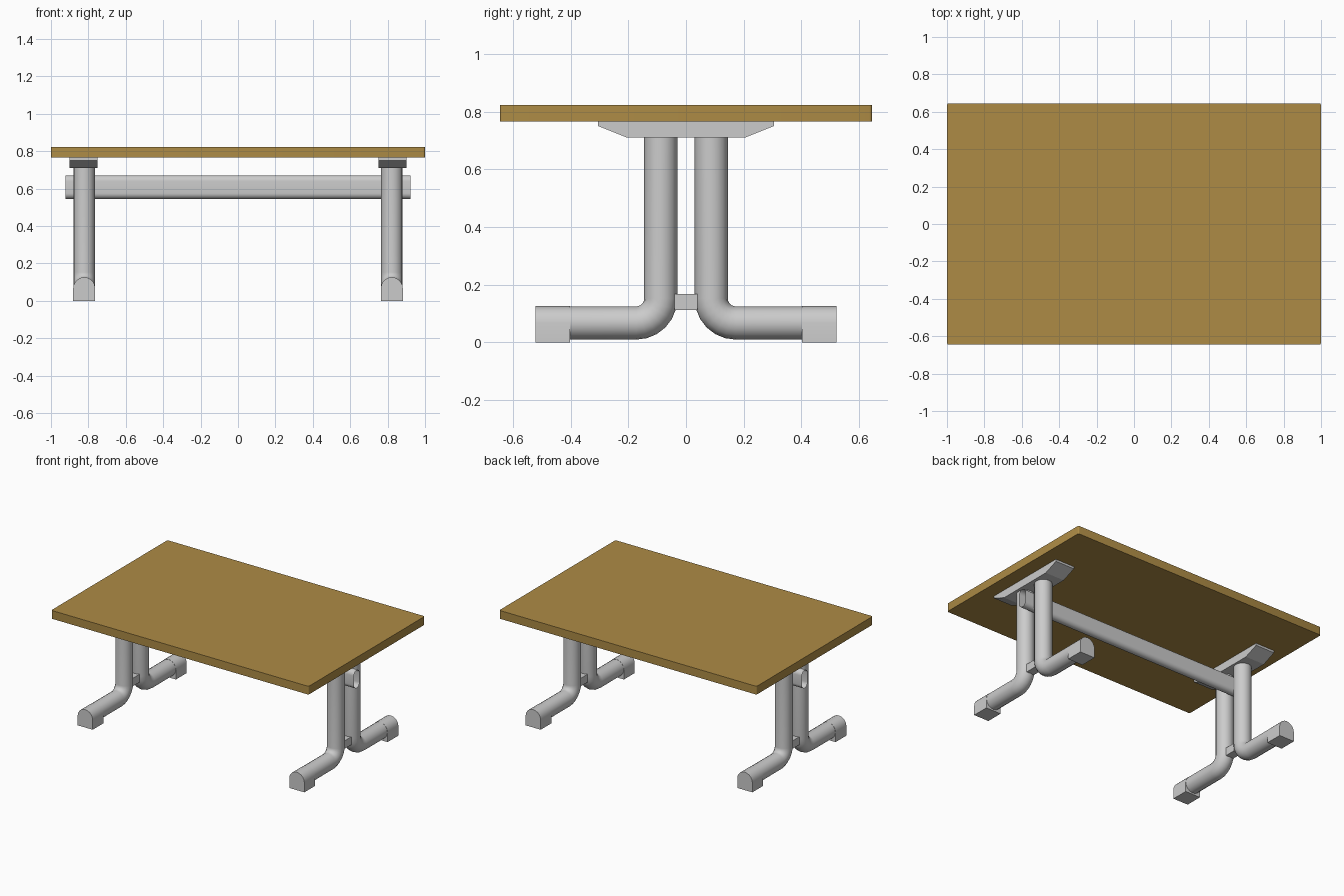
import bpy, bmesh, math
from mathutils import Vector

if "Cube" in bpy.data.objects:
    bpy.data.objects.remove(bpy.data.objects["Cube"])

LEG_X = 0.8225
R = 0.0575


def mat(name, color):
    m = bpy.data.materials.new(name)
    m.diffuse_color = color
    m.use_nodes = True
    m.node_tree.nodes["Principled BSDF"].inputs["Base Color"].default_value = m.diffuse_color
    return m


def finish(name, bm, smooth=False):
    bmesh.ops.recalc_face_normals(bm, faces=bm.faces)
    me = bpy.data.meshes.new(name)
    bm.to_mesh(me)
    bm.free()
    ob = bpy.data.objects.new(name, me)
    bpy.context.collection.objects.link(ob)
    if smooth:
        bpy.ops.object.select_all(action='DESELECT')
        ob.select_set(True)
        bpy.context.view_layer.objects.active = ob
        bpy.ops.object.shade_smooth_by_angle(angle=math.radians(35))
    return ob


def loft(name, rings, caps=True, smooth=False):
    """Skin a list of equal-length closed rings of points."""
    bm = bmesh.new()
    vs = [[bm.verts.new(p) for p in ring] for ring in rings]
    n = len(vs[0])
    for a, b in zip(vs, vs[1:]):
        for i in range(n):
            j = (i + 1) % n
            bm.faces.new((a[i], a[j], b[j], b[i]))
    if caps:
        bm.faces.new(vs[0])
        bm.faces.new(vs[-1])
    return finish(name, bm, smooth)


def box(name, center, size):
    x, y, z = (s / 2 for s in size)
    corners = ((-x, -y), (x, -y), (x, y), (-x, y))
    c = Vector(center)
    return loft(name, [[c + Vector((px, py, h)) for px, py in corners] for h in (-z, z)])


def arc(cx, cy, r, a0, a1, n):
    return [(cx + r * math.cos(math.radians(a0 + (a1 - a0) * i / n)),
             cy + r * math.sin(math.radians(a0 + (a1 - a0) * i / n))) for i in range(n + 1)]


# Table top with slightly rounded corners
hx, hy, r = 1.0, 0.645, 0.01
outline = (arc(hx - r, hy - r, r, 0, 90, 4) + arc(-hx + r, hy - r, r, 90, 180, 4)
           + arc(-hx + r, -hy + r, r, 180, 270, 4) + arc(hx - r, -hy + r, r, 270, 360, 4))
top = loft("table_top", [[(x, y, z) for x, y in outline] for z in (0.765, 0.823)], smooth=True)
top.data.materials.append(mat("wood", (0.42, 0.26, 0.06, 1)))

# Stretcher: open-ended flattened tube
oval = arc(0, 0.64, 0.031, 0, 180, 12) + arc(0, 0.575, 0.031, 180, 360, 12)
loft("stretcher", [[(x, y, z) for y, z in oval] for x in (-0.923, 0.923)],
     caps=False, smooth=True)

for sx, side in ((-1, "left"), (1, "right")):
    cx = sx * LEG_X

    # Tapered bracket under the top
    prof = [(-0.305, 0.765), (-0.305, 0.75), (-0.205, 0.71),
            (0.205, 0.71), (0.305, 0.75), (0.305, 0.765)]
    loft(side + "_bracket", [[(sx * 0.826 + d, y, z) for y, z in prof] for d in (-0.074, 0.074)])

    # Spacer joining the two bent legs
    box(side + "_spacer", (cx, 0, 0.14), (0.06, 0.08, 0.056))

    for sy, end in ((-1, "front"), (1, "back")):
        # Bent tube leg: vertical, quarter bend, horizontal
        b = 0.085
        rings = []
        stations = [(0.0875, 0.712, 180)]
        stations += [(*p, 180 + 15 * i) for i, p in
                     enumerate(arc(0.0875 + b, 0.0675 + b, b, 180, 270, 6))]
        stations += [(0.51, 0.0675, 270)]
        for y, z, a in stations:
            out = Vector((0, math.cos(math.radians(a)), math.sin(math.radians(a))))
            ring = []
            for i in range(16):
                t = math.tau * i / 16
                p = Vector((cx + R * math.cos(t), y, z)) + out * R * math.sin(t)
                ring.append((p.x, sy * p.y, p.z))
            rings.append(ring)
        loft(f"{side}_{end}_leg", rings, smooth=True)

        # Foot: arched top, square bottom
        dome = arc(cx, 0.0675, R + 0.001, 0, 180, 10)
        foot = [(cx + R + 0.001, 0)] + dome + [(cx - R - 0.001, 0)]
        loft(f"{side}_{end}_foot", [[(x, sy * y, z) for x, z in foot] for y in (0.402, 0.522)],
             smooth=True)
